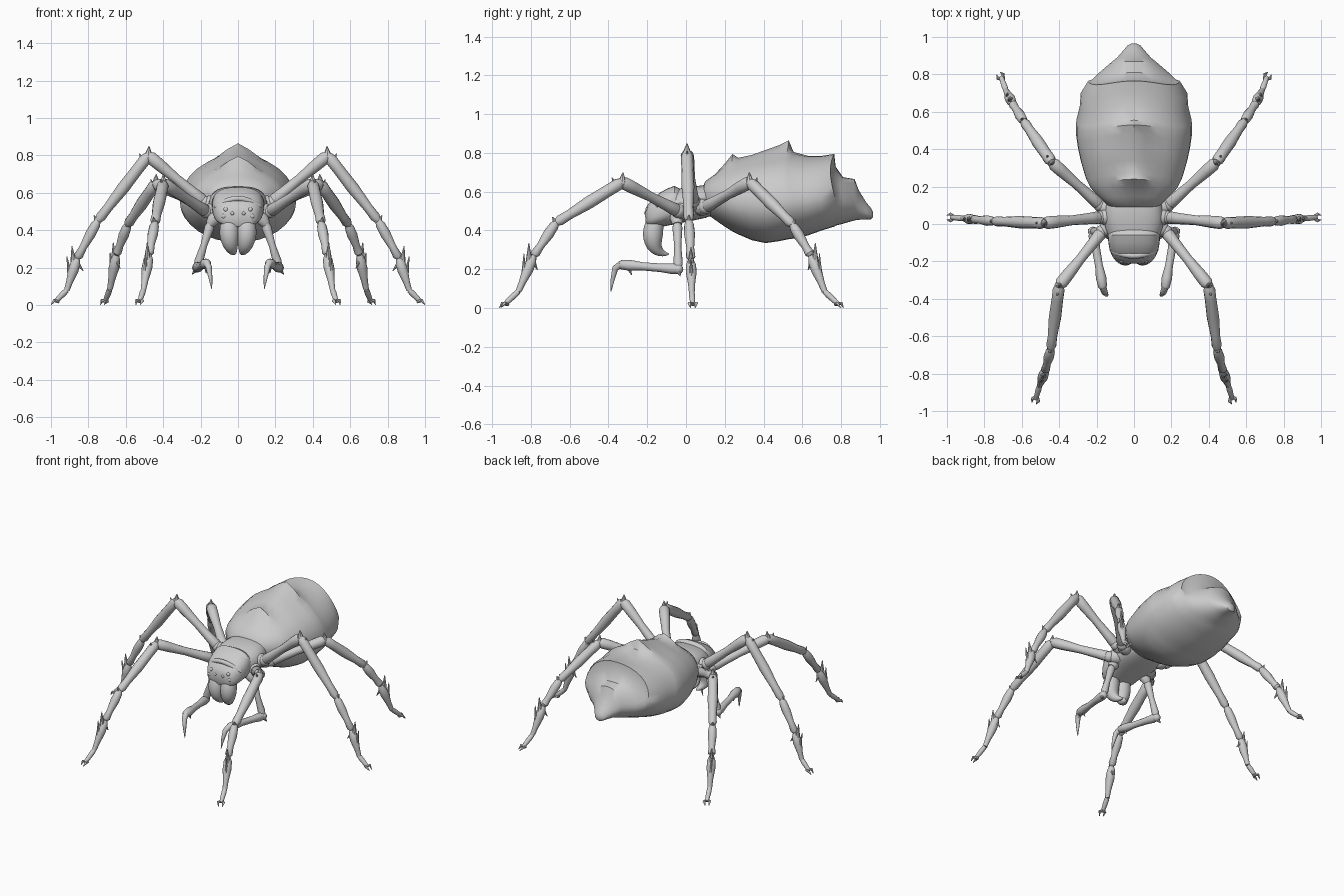
import bpy, bmesh, math
from mathutils import Vector as V


def skin(bm, rings):
    """Join rings of points into a capped skin."""
    vs = [[bm.verts.new(p) for p in r] for r in rings]
    n = len(vs[0])
    for a, b in zip(vs, vs[1:]):
        for i in range(n):
            j = (i + 1) % n
            bm.faces.new((a[i], a[j], b[j], b[i]))
    bm.faces.new(vs[0])
    bm.faces.new(vs[-1])


def tube(bm, pts, radii, n=12, flat=1.0):
    pts = [V(p) for p in pts]
    d = pts[-1] - pts[0]
    k = min(range(3), key=lambda i: abs(d[i]))
    ref = V([1.0 if i == k else 0.0 for i in range(3)])
    rings = []
    for i, (p, r) in enumerate(zip(pts, radii)):
        t = (pts[min(i + 1, len(pts) - 1)] - pts[max(i - 1, 0)]).normalized()
        u = (ref - t * t.dot(ref)).normalized()
        w = t.cross(u)
        rings.append([p + (u * math.cos(a) * flat + w * math.sin(a)) * r
                      for a in (2 * math.pi * j / n for j in range(n))])
    skin(bm, rings)


def segment(bm, a, b, prof, n=12):
    a, b = V(a), V(b)
    tube(bm, [a.lerp(b, t) for t, r in prof], [r for t, r in prof], n)


def spike(bm, a, b, r):
    segment(bm, a, b, [(0, r), (0.5, r * 0.55), (1, 0.002)], 8)


def ball(bm, c, r):
    ret = bmesh.ops.create_uvsphere(bm, u_segments=14, v_segments=8, radius=r)
    bmesh.ops.translate(bm, verts=ret["verts"], vec=V(c))


def finish(bm, name, mirror=False, subsurf=0):
    bmesh.ops.recalc_face_normals(bm, faces=bm.faces)
    me = bpy.data.meshes.new(name)
    bm.to_mesh(me)
    bm.free()
    ob = bpy.data.objects.new(name, me)
    bpy.context.collection.objects.link(ob)
    if mirror:
        m = ob.modifiers.new("mirror", "MIRROR")
        m.use_mirror_merge = False
    if subsurf:
        s = ob.modifiers.new("smooth", "SUBSURF")
        s.levels = s.render_levels = subsurf
    return ob


def body(rows, name, n=32, power=1.0, crest_w=0.08, bend=0.0, mid=0.45):
    """Loft along y: rows of (y, half width, top, bottom, crest height)."""
    bm = bmesh.new()
    rings = []
    for y, w, zt, zb, cr in rows:
        zm = zb + mid * (zt - zb)
        ring = []
        for j in range(n):
            a = 2 * math.pi * j / n
            c, s = math.cos(a), math.sin(a)
            x = w * math.copysign(abs(c) ** power, c)
            h = math.copysign(abs(s) ** power, s)
            z = zm + h * ((zt - zm) if s > 0 else (zm - zb))
            up = max(s, 0.0)
            z += cr * math.exp(-(x / crest_w) ** 2) * up
            ring.append((x, y - bend * x * x * up, z))
        rings.append(ring)
    skin(bm, rings)
    return finish(bm, name)


# abdomen with stepped dorsal ridge and pointed tail
body([(0.085, 0.08, 0.62, 0.52, 0), (0.10, 0.14, 0.655, 0.49, 0),
      (0.15, 0.19, 0.69, 0.455, 0), (0.20, 0.235, 0.715, 0.42, 0.03),
      (0.24, 0.255, 0.735, 0.395, 0.06), (0.27, 0.265, 0.745, 0.38, 0.03),
      (0.34, 0.285, 0.77, 0.35, 0.02), (0.41, 0.30, 0.785, 0.335, 0.03),
      (0.48, 0.31, 0.79, 0.345, 0.05), (0.53, 0.31, 0.80, 0.355, 0.065),
      (0.555, 0.308, 0.795, 0.358, 0.01), (0.63, 0.29, 0.785, 0.375, 0.0),
      (0.70, 0.285, 0.785, 0.40, 0), (0.765, 0.245, 0.795, 0.42, 0),
      (0.772, 0.225, 0.73, 0.425, 0), (0.81, 0.185, 0.675, 0.435, 0),
      (0.87, 0.115, 0.665, 0.452, 0), (0.89, 0.09, 0.61, 0.455, 0),
      (0.93, 0.055, 0.545, 0.458, 0), (0.955, 0.035, 0.515, 0.457, 0),
      (0.965, 0.012, 0.495, 0.47, 0)], "abdomen", bend=0.9)

# thorax and its overlapping collar plates
body([(0.17, 0.10, 0.62, 0.49, 0), (0.10, 0.15, 0.635, 0.465, 0),
      (0.03, 0.16, 0.625, 0.45, 0), (-0.02, 0.155, 0.62, 0.44, 0),
      (-0.07, 0.135, 0.605, 0.43, 0), (-0.12, 0.12, 0.585, 0.42, 0)],
     "thorax", 28, 0.75)
body([(-0.03, 0.125, 0.615, 0.46, 0), (-0.06, 0.14, 0.63, 0.44, 0),
      (-0.10, 0.137, 0.615, 0.43, 0), (-0.14, 0.13, 0.592, 0.42, 0),
      (-0.175, 0.115, 0.56, 0.415, 0), (-0.20, 0.095, 0.53, 0.42, 0),
      (-0.21, 0.07, 0.505, 0.44, 0)], "head", 28, 0.75)

# brow rim above the face
bm = bmesh.new()
tube(bm, [(x, -0.135 - 0.035 * math.cos(x * 11), 0.525 + 0.045 * math.cos(x * 13))
          for x in [-0.125 + 0.025 * i for i in range(11)]],
     [0.008] + [0.015] * 9 + [0.008], 10)
finish(bm, "brow")

# eyes
bm = bmesh.new()
for x, y, z, r in [(0.03, -0.205, 0.49, 0.011), (0.065, -0.197, 0.51, 0.013),
                   (0.075, -0.197, 0.475, 0.015), (0.09, -0.185, 0.495, 0.011)]:
    ball(bm, (x, y, z), r)
finish(bm, "eyes", True)

# jaws, curling back underneath
bm = bmesh.new()
tube(bm, [(0.045, -0.14, 0.47), (0.046, -0.16, 0.445), (0.047, -0.17, 0.40),
          (0.046, -0.172, 0.36), (0.04, -0.165, 0.32), (0.031, -0.145, 0.293),
          (0.022, -0.115, 0.278), (0.015, -0.085, 0.278)],
     [0.035, 0.048, 0.054, 0.052, 0.042, 0.029, 0.015, 0.003], 18)
finish(bm, "jaws", True, 1)

FEMUR = [(0, .026), (.06, .034), (.2, .03), (.5, .026), (.8, .033), (.95, .034), (1, .024)]
TIBIA = [(0, .022), (.06, .032), (.2, .031), (.5, .033), (.8, .025), (.94, .027), (1, .018)]
SHIN = [(0, .017), (.1, .025), (.35, .028), (.7, .02), (.93, .024), (1, .014)]
TARSUS = [(0, .014), (.15, .026), (.4, .028), (.75, .018), (1, .015)]
TOE = [(0, .014), (.3, .016), (.7, .014), (1, .012)]


def leg(name, root, pts):
    bm = bmesh.new()
    hip, knee, j2, j3, j4, foot = [V(p) for p in pts]
    # hip socket
    segment(bm, root, hip, [(0, .035), (.3, .045), (.8, .042), (1, .03)])
    ball(bm, hip, 0.036)
    # limb segments
    for a, b, prof in [(hip, knee, FEMUR), (knee, j2, TIBIA), (j2, j3, SHIN),
                       (j3, j4, TARSUS), (j4, foot, TOE)]:
        segment(bm, a, b, prof)
    out = V((foot.x - hip.x, foot.y - hip.y, 0)).normalized()
    up = V((0, 0, 1))
    # knee and joint spurs
    spike(bm, knee - up * .01, knee + up * .05 - out * 0.005, .026)
    spike(bm, knee.lerp(j2, .1) + up * .01, knee.lerp(j2, .1) + up * .045 + out * .02, .014)
    spike(bm, j2 - up * .01, j2 + up * .03 + out * .02, .02)
    # thorns on the lower limb
    spike(bm, j3.lerp(j4, .3), j3 + up * .065 + out * .028, .022)
    spike(bm, j3.lerp(j4, .65), j3 + up * .01 + out * .055, .016)
    spike(bm, j3.lerp(j4, .1), j3.lerp(j4, .4) - out * .055, .015)
    # paired claws
    side = out.cross(up)
    for s in (-1, 1):
        c = foot + side * s * .012
        tube(bm, [foot - out * .015, c + out * .008 + side * s * .006 + up * .004,
                  c + out * .025 - up * .018], [.011, .009, .002], 8)
    finish(bm, name, True)


leg("front_leg", (0.10, 0.0, 0.50),
    [(0.17, -0.04, 0.50), (0.40, -0.33, 0.65), (0.445, -0.67, 0.44),
     (0.475, -0.785, 0.27), (0.505, -0.865, 0.085), (0.525, -0.935, 0.02)])
leg("middle_leg", (0.10, 0.04, 0.53),
    [(0.18, 0.035, 0.55), (0.48, 0.005, 0.80), (0.75, 0.015, 0.45),
     (0.86, 0.025, 0.25), (0.915, 0.03, 0.08), (0.975, 0.035, 0.02)])
leg("back_leg", (0.11, 0.07, 0.52),
    [(0.18, 0.10, 0.52), (0.44, 0.33, 0.65), (0.59, 0.55, 0.43),
     (0.65, 0.645, 0.27), (0.685, 0.715, 0.085), (0.71, 0.785, 0.02)])

# feelers: drop down, reach forward, end in a hooked claw
bm = bmesh.new()
segment(bm, (0.11, -0.05, 0.49), (0.15, -0.045, 0.43), [(0, .03), (.5, .036), (1, .024)])
segment(bm, (0.145, -0.045, 0.44), (0.22, -0.04, 0.20),
        [(0, .018), (.1, .026), (.5, .018), (.85, .024), (1, .018)])
ball(bm, (0.22, -0.04, 0.20), 0.026)
segment(bm, (0.22, -0.035, 0.20), (0.165, -0.35, 0.225),
        [(0, .022), (.1, .028), (.3, .022), (.6, .021), (.8, .028), (.95, .024), (1, .012)])
tube(bm, [(0.168, -0.335, 0.225), (0.157, -0.365, 0.205), (0.148, -0.378, 0.15),
          (0.14, -0.387, 0.085)], [.02, .017, .011, .002], 10)
spike(bm, (0.172, -0.30, 0.215), (0.17, -0.28, 0.17), .014)
spike(bm, (0.22, -0.04, 0.195), (0.245, -0.03, 0.165), .018)
finish(bm, "feelers", True)

# smooth shading with crisp edges
bpy.ops.object.select_all(action="DESELECT")
for ob in bpy.context.collection.objects:
    ob.select_set(True)
    bpy.context.view_layer.objects.active = ob
bpy.ops.object.shade_smooth_by_angle(angle=math.radians(40))
